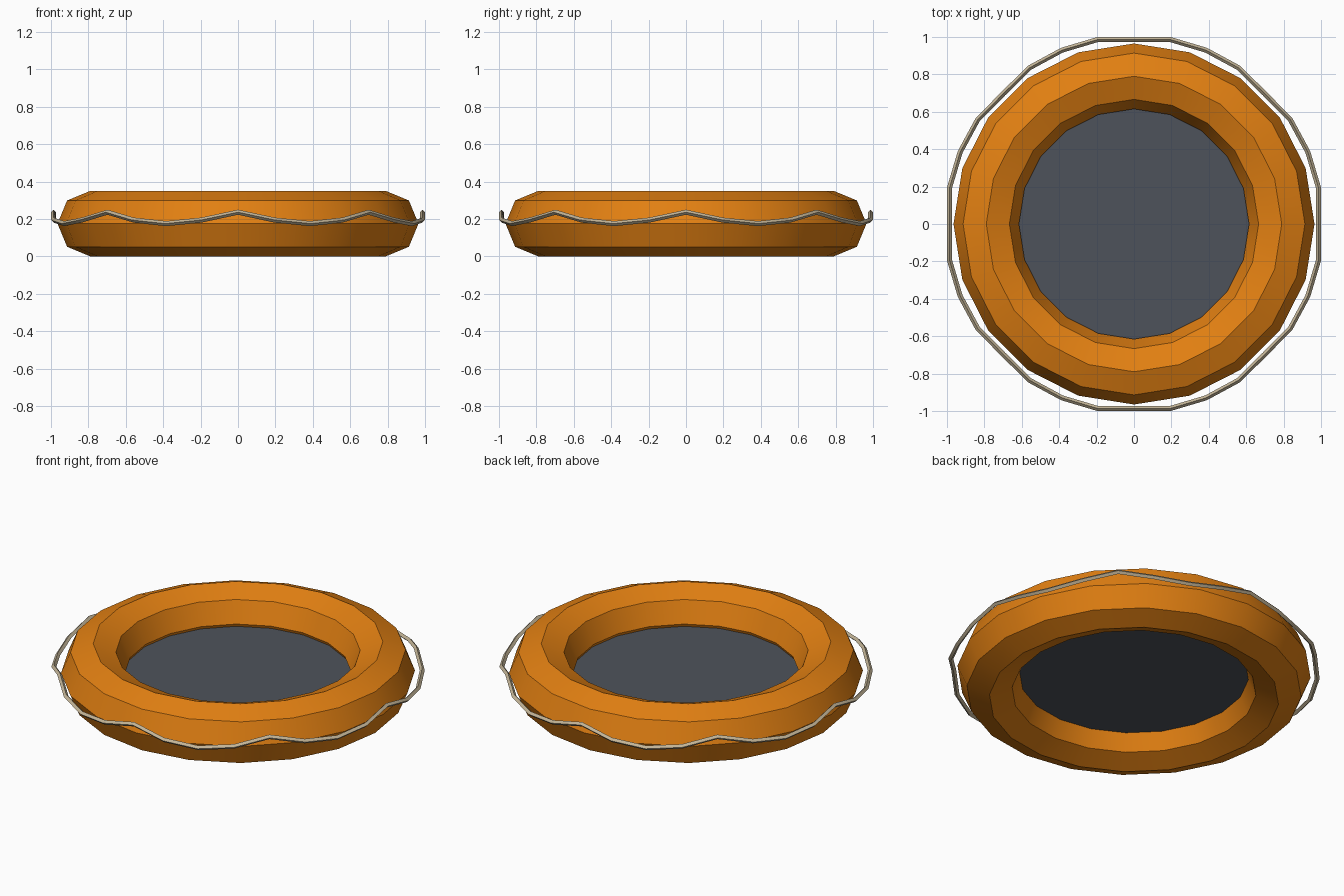
import bpy
import bmesh
from math import cos, sin, pi, radians

cube = bpy.data.objects.get("Cube")
if cube:
    bpy.data.objects.remove(cube)


def material(name, rgb):
    mat = bpy.data.materials.new(name)
    mat.use_nodes = True
    colour = (*rgb, 1)
    mat.diffuse_color = colour
    mat.node_tree.nodes["Principled BSDF"].inputs["Base Color"].default_value = colour
    return mat


def finish(obj, name, mat, angle=30):
    obj.name = obj.data.name = name
    obj.data.materials.clear()
    obj.data.materials.append(mat)
    bpy.ops.object.select_all(action='DESELECT')
    obj.select_set(True)
    bpy.context.view_layer.objects.active = obj
    bpy.ops.object.shade_smooth_by_angle(angle=radians(angle))


orange = material("orange rubber", (0.76, 0.215, 0.006))
grey = material("dark grey floor", (0.076, 0.086, 0.105))
tan = material("tan rope", (0.55, 0.46, 0.31))

# Inflated ring
bpy.ops.mesh.primitive_torus_add(major_segments=20, minor_segments=8,
                                 major_radius=0.79, minor_radius=0.175,
                                 location=(0, 0, 0.175))
finish(bpy.context.object, "float_ring", orange)

# Thin floor inside the ring
bpy.ops.mesh.primitive_cylinder_add(vertices=20, radius=0.64, depth=0.008,
                                    location=(0, 0, 0.154))
finish(bpy.context.object, "floor", grey)

# Grab rope: eight sagging spans swept with a diamond section
SPANS, STEPS, THICK = 8, 4, 0.0135
SAG = [(0.987, 0.236), (1.005, 0.194), (1.006, 0.175), (1.005, 0.194)]
bm = bmesh.new()
rings = []
for i in range(SPANS * STEPS):
    a = 2 * pi * i / (SPANS * STEPS)
    radius, z = SAG[i % STEPS]
    ring = []
    for k in range(4):
        r = radius + THICK * cos(k * pi / 2)
        ring.append(bm.verts.new((r * cos(a), r * sin(a),
                                  z + THICK * sin(k * pi / 2))))
    rings.append(ring)
for i, ring in enumerate(rings):
    nxt = rings[(i + 1) % len(rings)]
    for k in range(4):
        j = (k + 1) % 4
        bm.faces.new((ring[k], nxt[k], nxt[j], ring[j]))
bmesh.ops.recalc_face_normals(bm, faces=bm.faces[:])
mesh = bpy.data.meshes.new("grab_rope")
bm.to_mesh(mesh)
bm.free()
rope = bpy.data.objects.new("grab_rope", mesh)
bpy.context.collection.objects.link(rope)
finish(rope, "grab_rope", tan)
